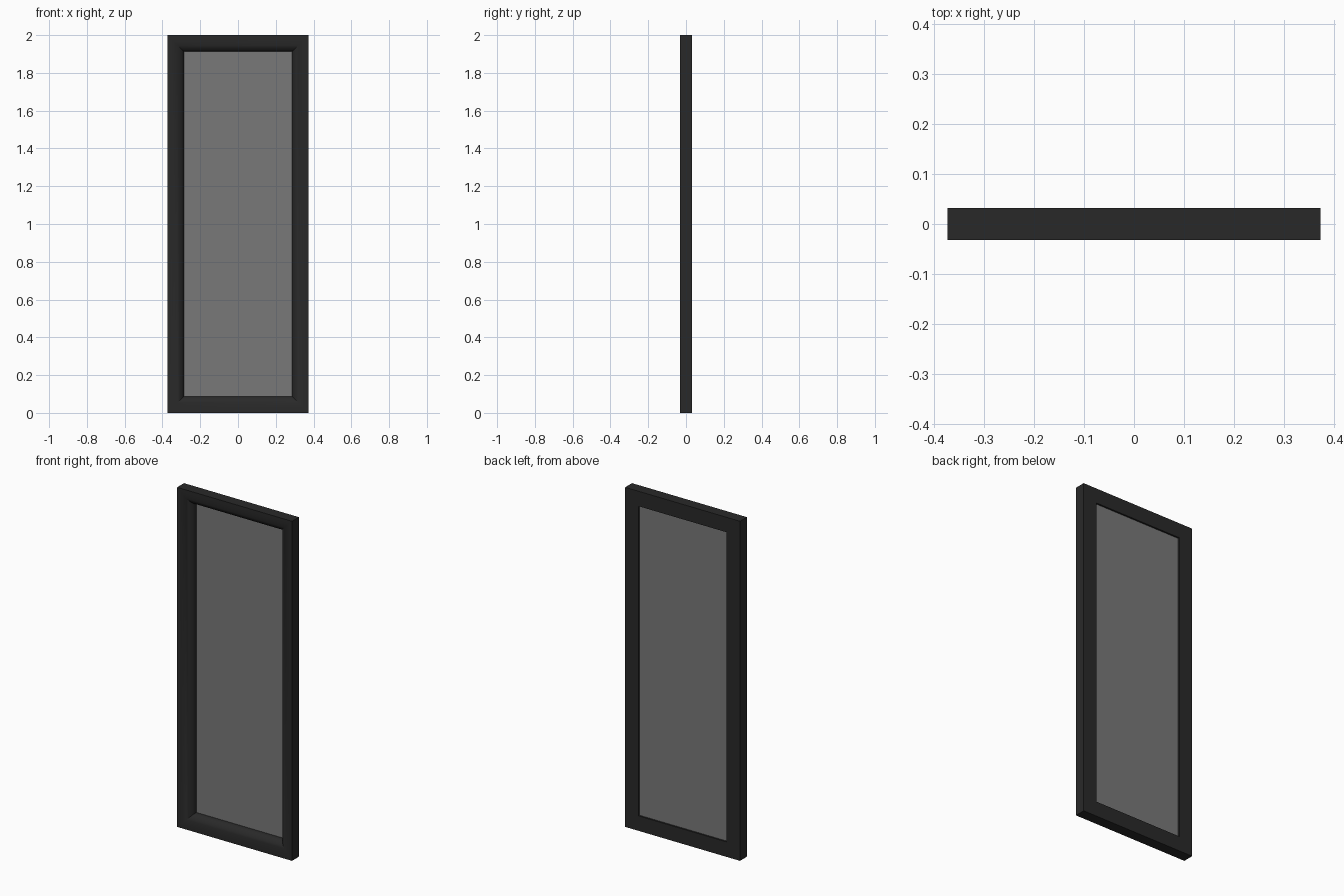
import bpy, bmesh, math

cube = bpy.data.objects.get("Cube")
if cube:
    bpy.data.objects.remove(cube, do_unlink=True)

HALF_W, HEIGHT, DEPTH = 0.374, 2.0, 0.032
RAIL = 0.088            # rail width
ROUND_W, ROUND_D = 0.075, 0.045


def material(name, rgb):
    mat = bpy.data.materials.new(name)
    mat.use_nodes = True
    mat.diffuse_color = (*rgb, 1)
    bsdf = mat.node_tree.nodes["Principled BSDF"]
    bsdf.inputs["Base Color"].default_value = (*rgb, 1)
    return mat


def finish(bm, name, mat):
    bmesh.ops.recalc_face_normals(bm, faces=bm.faces)
    mesh = bpy.data.meshes.new(name)
    bm.to_mesh(mesh)
    bm.free()
    mesh.materials.append(mat)
    obj = bpy.data.objects.new(name, mesh)
    bpy.context.collection.objects.link(obj)
    return obj


charcoal = material("charcoal", (0.022, 0.022, 0.022))
glass_grey = material("glass grey", (0.19, 0.19, 0.19))

# Rail section as (inset from outer edge, y): flat front, rounded inner lip
section = [(0, DEPTH), (0, -DEPTH)]
for i in range(9):
    a = math.pi / 2 * i / 8
    section.append((RAIL - ROUND_W + ROUND_W * math.sin(a),
                    -DEPTH + ROUND_D * (1 - math.cos(a))))
section.append((RAIL, DEPTH))

# Frame: the section swept round a rectangle with mitred corners
bm = bmesh.new()
rings = []
for sx, top in ((-1, 0), (1, 0), (1, 1), (-1, 1)):
    rings.append([bm.verts.new((sx * (HALF_W - d), y, HEIGHT - d if top else d))
                  for d, y in section])
n = len(section)
for k in range(4):
    a, b = rings[k], rings[(k + 1) % 4]
    for i in range(n):
        j = (i + 1) % n
        bm.faces.new((a[i], a[j], b[j], b[i]))
frame = finish(bm, "frame", charcoal)
bpy.context.view_layer.objects.active = frame
frame.select_set(True)
bpy.ops.object.shade_smooth_by_angle(angle=math.radians(30))

# Glass pane set near the back of the frame
bm = bmesh.new()
w = HALF_W - RAIL
corners = [bm.verts.new((x, 0.022, z)) for x, z in
           ((-w, RAIL), (w, RAIL), (w, HEIGHT - RAIL), (-w, HEIGHT - RAIL))]
bm.faces.new(corners)
finish(bm, "glass_pane", glass_grey)
